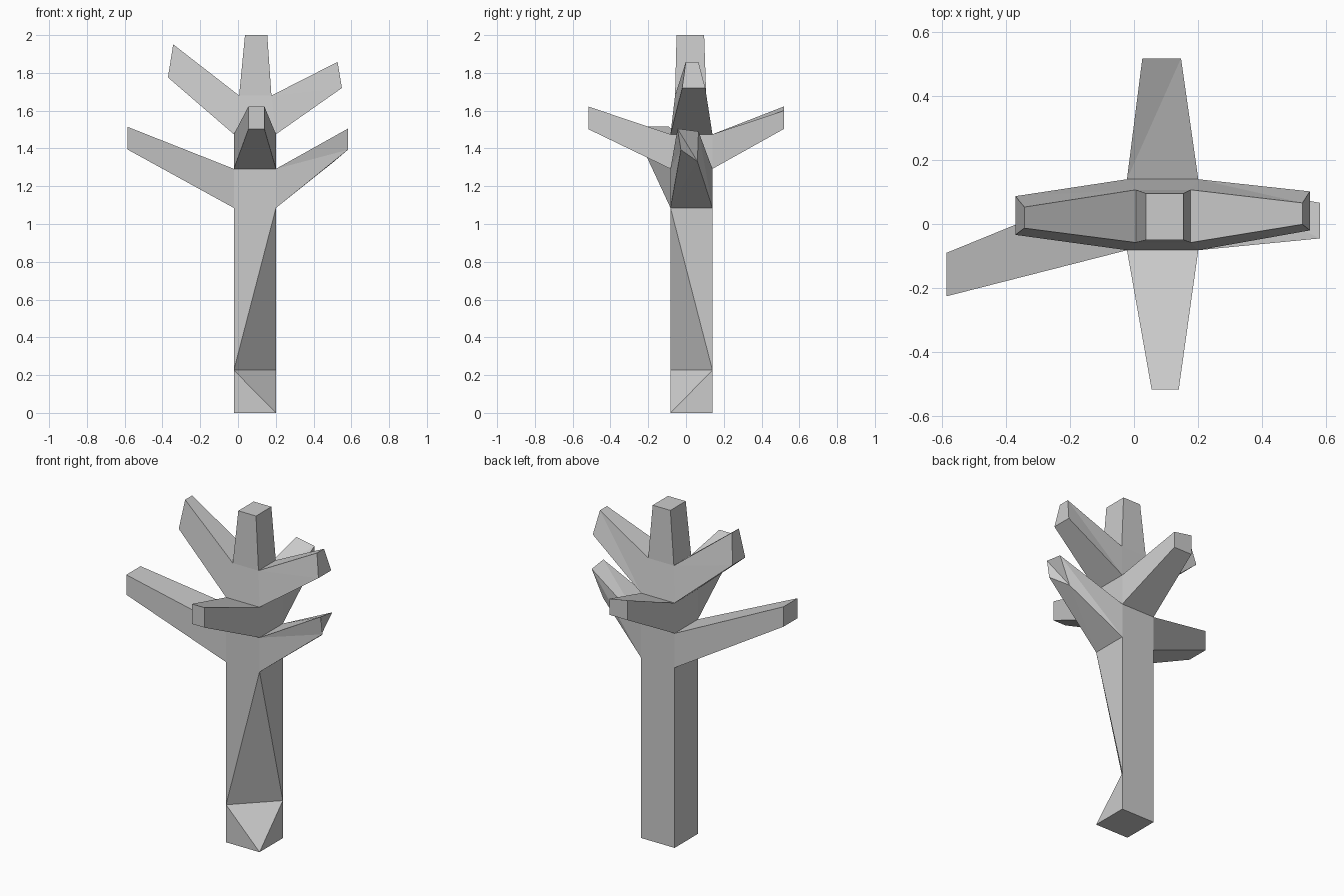
import bpy
import bmesh

if "Cube" in bpy.data.objects:
    bpy.data.objects.remove(bpy.data.objects["Cube"])

bm = bmesh.new()


def rect_ring(x0, x1, y0, y1, z):
    """Horizontal ring: front-left, front-right, back-right, back-left."""
    return [bm.verts.new((x, y, z)) for x, y in ((x0, y0), (x1, y0), (x1, y1), (x0, y1))]


def wall(low, high, side):
    """Quad on one side of the trunk: 0 front, 1 right, 2 back, 3 left."""
    n = (side + 1) % 4
    return [low[side], low[n], high[n], high[side]]


def branch(base, tip, folds=True):
    """Loft from an open trunk wall to a four-corner tip and cap it."""
    end = [bm.verts.new(p) for p in tip]
    for i in range(4):
        j = (i + 1) % 4
        bm.faces.new((base[i], base[j], end[j]))
        bm.faces.new((base[i], end[j], end[i]))
    bm.faces.new((end[0], end[1], end[3]))
    bm.faces.new((end[1], end[2], end[3]))


# trunk levels
TRUNK = (-0.022, 0.201, -0.082, 0.14)
base, low, mid, high = [rect_ring(*TRUNK, z) for z in (0, 1.085, 1.292, 1.475)]
neck = rect_ring(0.006, 0.177, -0.058, 0.107, 1.68)
top = rect_ring(0.037, 0.155, -0.05, 0.096, 2.0)

# trunk with a notch chopped out of its front right corner
na = bm.verts.new((TRUNK[0], TRUNK[2], 0.226))
nb = bm.verts.new((TRUNK[1], TRUNK[3], 0.226))
for f in ((base[0], base[1], na), (na, low[1], low[0]),
          (base[1], base[2], nb), (nb, low[2], low[1]),
          (base[1], nb, na), (na, nb, low[1]),
          (base[2], base[3], low[3], low[2], nb),
          (base[3], base[0], na, low[0], low[3]),
          base[::-1]):
    bm.faces.new(f)

# closed walls between the branch openings, and the stub on top
for a, b, sides in ((low, mid, (0, 2)), (mid, high, (1, 3)),
                    (high, neck, (0, 2)), (neck, top, range(4))):
    for s in sides:
        bm.faces.new(wall(a, b, s))
bm.faces.new(top)

# lower left and right branches
branch(wall(low, mid, 3), [(-0.586, -0.09, 1.395), (-0.586, -0.226, 1.395),
                           (-0.586, -0.226, 1.515), (-0.586, -0.09, 1.515)])
branch(wall(low, mid, 1), [(0.582, -0.027, 1.393), (0.51, 0.06, 1.332),
                           (0.582, 0.066, 1.49), (0.582, -0.045, 1.505)])

# front and back branches
branch(wall(mid, high, 0), [(0.055, -0.517, 1.502), (0.14, -0.517, 1.502),
                            (0.14, -0.517, 1.622), (0.055, -0.517, 1.622)])
branch(wall(mid, high, 2), [(0.147, 0.518, 1.503), (0.026, 0.518, 1.503),
                            (0.026, 0.518, 1.622), (0.147, 0.518, 1.6)])

# upper left and right branches
branch(wall(high, neck, 3), [(-0.371, 0.087, 1.776), (-0.371, -0.034, 1.776),
                             (-0.343, -0.013, 1.951), (-0.343, 0.053, 1.951)])
branch(wall(high, neck, 1), [(0.55, -0.02, 1.72), (0.55, 0.102, 1.72),
                             (0.527, 0.066, 1.858), (0.527, -0.001, 1.858)])

bmesh.ops.recalc_face_normals(bm, faces=bm.faces)
mesh = bpy.data.meshes.new("branching_trunk")
bm.to_mesh(mesh)
bm.free()
bpy.context.collection.objects.link(bpy.data.objects.new("branching_trunk", mesh))
